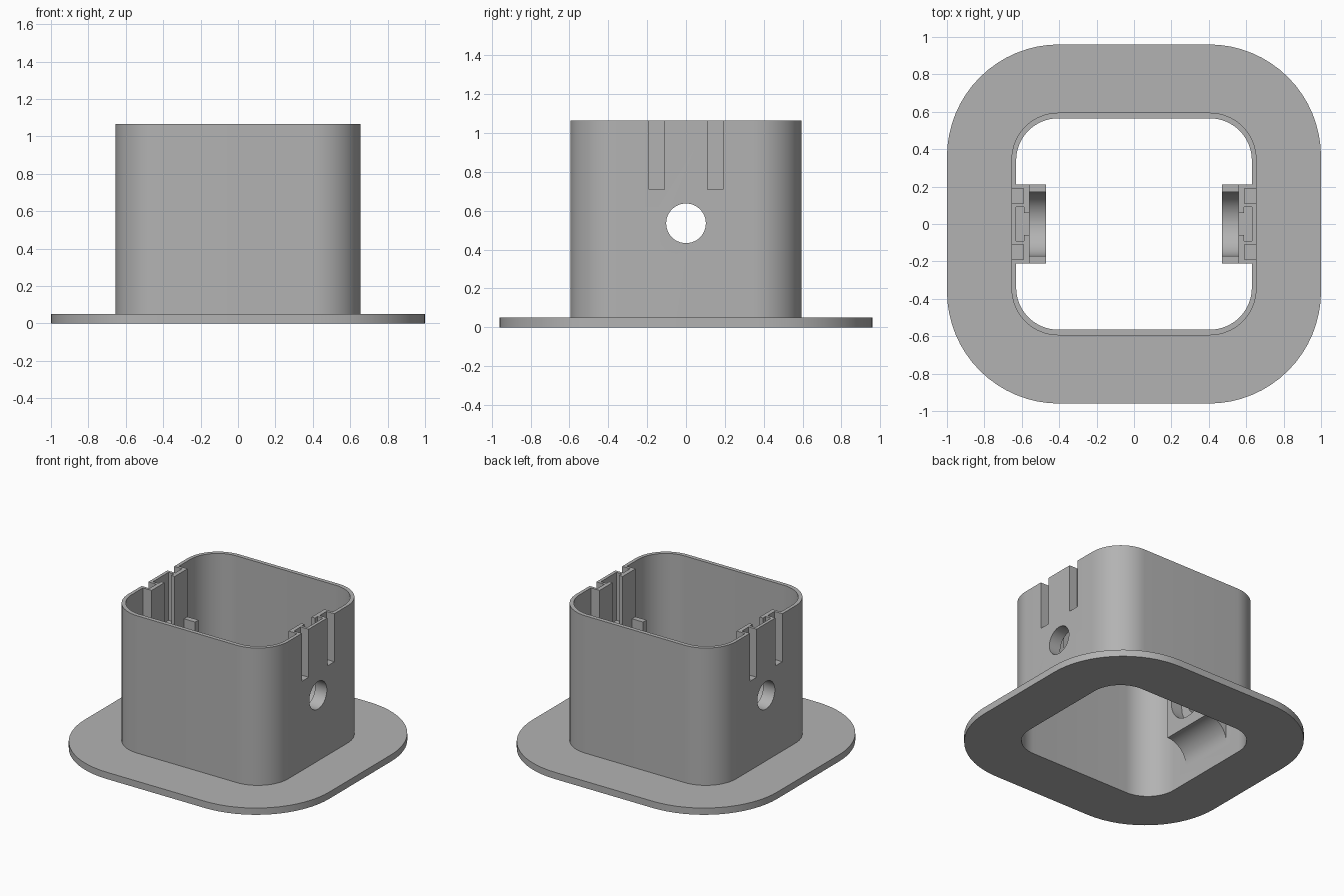
import bpy, bmesh, math

if "Cube" in bpy.data.objects:
    bpy.data.objects.remove(bpy.data.objects["Cube"])

grey = bpy.data.materials.new("plain grey")
grey.diffuse_color = (0.45, 0.45, 0.45, 1)
grey.use_nodes = True
grey.node_tree.nodes["Principled BSDF"].inputs["Base Color"].default_value = grey.diffuse_color


def arc(cx, cy, r, a0, a1, n=16):
    return [(cx + r * math.cos(math.radians(a0 + (a1 - a0) * i / n)),
             cy + r * math.sin(math.radians(a0 + (a1 - a0) * i / n))) for i in range(n + 1)]


def rounded_rect(hx, hy, r):
    pts = []
    for sx, sy, a in ((1, 1, 0), (-1, 1, 90), (-1, -1, 180), (1, -1, 270)):
        pts += arc(sx * (hx - r), sy * (hy - r), r, a, a + 90)
    return pts


def prism(name, pts, axis, lo, hi, side=1):
    """Extrude a 2D profile along an axis; side=-1 mirrors it in x."""
    bm = bmesh.new()

    def place(p, t):
        u, v = p
        x, y, z = {"x": (t, u, v), "y": (u, t, v), "z": (u, v, t)}[axis]
        return bm.verts.new((x * side, y, z))
    a = [place(p, lo) for p in pts]
    b = [place(p, hi) for p in pts]
    bm.faces.new(a)
    bm.faces.new(b)
    for i in range(len(pts)):
        j = (i + 1) % len(pts)
        bm.faces.new((a[i], a[j], b[j], b[i]))
    bmesh.ops.recalc_face_normals(bm, faces=bm.faces)
    me = bpy.data.meshes.new(name)
    bm.to_mesh(me)
    bm.free()
    me.materials.append(grey)
    ob = bpy.data.objects.new(name, me)
    bpy.context.collection.objects.link(ob)
    return ob


def combine(target, other, op):
    mod = target.modifiers.new("cut", "BOOLEAN")
    mod.solver = "EXACT"
    mod.operation = op
    mod.object = other
    bpy.context.view_layer.objects.active = target
    bpy.ops.object.modifier_apply(modifier=mod.name)
    bpy.data.objects.remove(other)


def box(x0, x1, y0, y1):
    return [(x0, y0), (x1, y0), (x1, y1), (x0, y1)]


# base flange and tubular housing, both open through the middle
TOP = 1.065
opening = rounded_rect(0.63, 0.565, 0.225)
flange = prism("base_flange", rounded_rect(1.0, 0.96, 0.6), "z", 0, 0.05)
housing = prism("housing", rounded_rect(0.655, 0.595, 0.25), "z", 0.05, TOP)
for part in (flange, housing):
    combine(part, prism("cavity", opening, "z", -0.2, 1.4), "DIFFERENCE")

for s in (1, -1):
    # inner mounting block with a curved underside
    side_profile = ([(0.645, 0.13)] + arc(0.47, 0.13, 0.16, 0, 90)
                    + [(0.47, 0.71), (0.56, 0.71), (0.56, TOP), (0.645, TOP)])
    combine(housing, prism("block", side_profile, "y", -0.21, 0.21, s), "UNION")

    # U-shaped cradle open at the top
    cradle = arc(0, 0.535, 0.17, 180, 360, 32) + [(0.17, 1.3), (-0.17, 1.3)]
    combine(housing, prism("cradle", cradle, "x", 0.4, 0.56, s), "DIFFERENCE")

    # round hole through the wall
    hole = arc(0, 0.535, 0.102, 0, 360, 48)[:-1]
    combine(housing, prism("hole", hole, "x", 0.5, 0.75, s), "DIFFERENCE")

    # two outer slots
    for y in (-0.15, 0.15):
        slot = box(0.59, 0.75, y - 0.04, y + 0.04)
        combine(housing, prism("slot", slot, "z", 0.71, 1.3, s), "DIFFERENCE")

    # T-shaped pocket open towards the middle
    tee = [(0.5, -0.06), (0.587, -0.06), (0.587, -0.09), (0.632, -0.09),
           (0.632, 0.09), (0.587, 0.09), (0.587, 0.06), (0.5, 0.06)]
    combine(housing, prism("tee", tee, "z", 0.71, 1.3, s), "DIFFERENCE")

# smooth the curved walls, keep edges sharp
for part in (flange, housing):
    bpy.ops.object.select_all(action="DESELECT")
    part.select_set(True)
    bpy.context.view_layer.objects.active = part
    bpy.ops.object.shade_smooth_by_angle(angle=math.radians(25))
